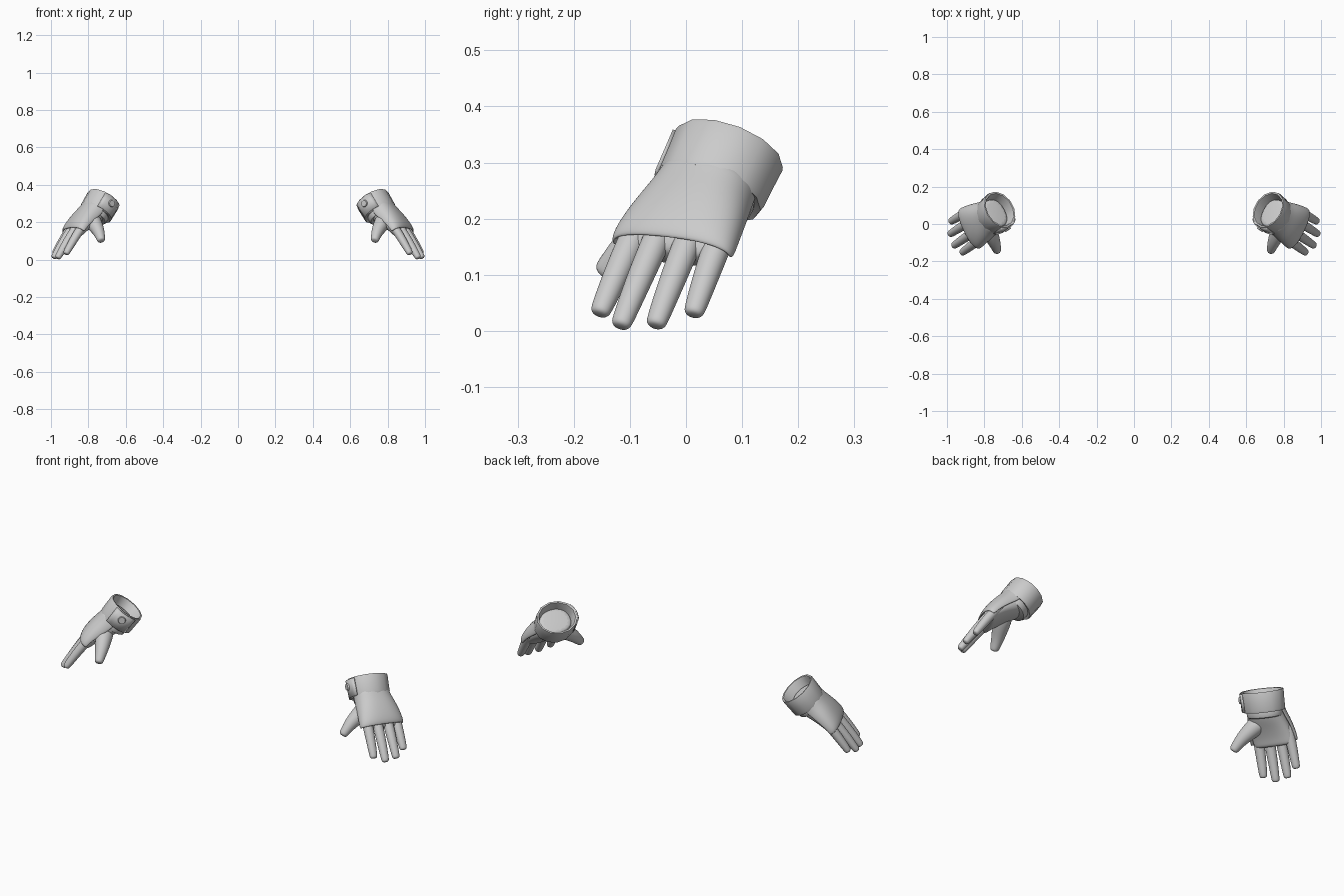
import bpy, bmesh, math
from mathutils import Vector as V

if "Cube" in bpy.data.objects:
    bpy.data.objects.remove(bpy.data.objects["Cube"])

DORSAL = V((.703, -.266, .651)).normalized()   # back-of-hand direction
CUFF_AXIS = V((.47, -.37, -.80)).normalized()
CUFF_C = V((.739, .060, .286))


def ring(bm, c, axis, a, b, n, arc=None, e=1.0):
    """Cross-section: angle 0 is the back of the hand, +90 the little-finger side."""
    t = V(axis).normalized()
    w = DORSAL.cross(t).normalized()
    u = t.cross(w)
    lo, hi = arc or (0, 360)
    steps = n + 1 if arc else n
    out = []
    for i in range(steps):
        k = math.radians(lo + (hi - lo) * i / n)
        s, q = math.sin(k), math.cos(k)
        s, q = math.copysign(abs(s) ** e, s), math.copysign(abs(q) ** e, q)
        out.append(bm.verts.new(V(c) + w * a * s + u * b * q))
    return out


def loft(name, sections, n=12, arc=None, caps=True, e=1.0, thick=0, subsurf=1):
    """Skin between sections (centre, axis, half width, half depth), mirrored to both hands."""
    bm = bmesh.new()
    rings = [ring(bm, *s, n, arc, e) for s in sections]
    for r, s in zip(rings, rings[1:]):
        m = len(r)
        for i in range(m - 1 if arc else m):
            j = (i + 1) % m
            bm.faces.new((r[i], r[j], s[j], s[i]))
    if caps and not arc:
        bm.faces.new(rings[0])
        bm.faces.new(rings[-1][::-1])
    bmesh.ops.recalc_face_normals(bm, faces=bm.faces)
    return finish(name, bm, thick, subsurf)


def finish(name, bm, thick=0, subsurf=0):
    me = bpy.data.meshes.new(name)
    bm.to_mesh(me)
    bm.free()
    ob = bpy.data.objects.new(name, me)
    bpy.context.collection.objects.link(ob)
    if thick:
        so = ob.modifiers.new("thickness", 'SOLIDIFY')
        so.thickness, so.offset = thick, 0
    if subsurf:
        ss = ob.modifiers.new("smooth", 'SUBSURF')
        ss.levels = ss.render_levels = subsurf
    ob.modifiers.new("other_hand", 'MIRROR')
    bpy.ops.object.select_all(action='DESELECT')
    bpy.context.view_layer.objects.active = ob
    ob.select_set(True)
    bpy.ops.object.shade_smooth_by_angle(angle=math.radians(50))
    return ob


def digit(name, pts, radii, flat=1.0):
    """Round-ended finger through the given points."""
    pts = [V(p) for p in pts]
    secs = []
    for i, (p, r) in enumerate(zip(pts, radii)):
        ax = pts[min(i + 1, len(pts) - 1)] - pts[max(i - 1, 0)]
        secs.append((p, ax, r, r * flat))
    d = (pts[-1] - pts[-2]).normalized()
    r = radii[-1]
    secs += [(pts[-1] + d * r * .6, d, r * .9, r * .85 * flat),
             (pts[-1] + d * r * .85, d, r * .5, r * .5 * flat)]
    loft(name, secs, n=10, subsurf=2)


# Fingers: tip centre and length
FDIR = V((.50, -.33, -.80)).normalized()
for name, tip, length in (("index_finger", (.914, -.149, .043), .18),
                          ("middle_finger", (.958, -.112, .021), .20),
                          ("ring_finger", (.978, -.050, .022), .20),
                          ("little_finger", (.974, .017, .042), .175)):
    tip = V(tip)
    base = tip - FDIR * length
    base += (V((.868, -.02, .18)) - base) * .08
    bend = base.lerp(tip, .5) + DORSAL * .003
    digit(name, [base - FDIR * .02, base, bend, tip], [.026, .028, .026, .021], .93)

# Thumb
digit("thumb", [(.79, .0, .230), (.768, -.050, .190), (.744, -.102, .150), (.734, -.136, .114)],
      [.050, .046, .034, .025])

# Palm, from the closed end inside the cuff to the knuckles
palm_path = [((.738, .06, .295), CUFF_AXIS, .08, .068),
             ((.745, .054, .283), CUFF_AXIS, .083, .069),
             ((.776, .033, .240), (.6, -.35, -.7), .085, .062),
             ((.822, .007, .205), (.6, -.33, -.72), .097, .050),
             ((.864, -.017, .162), FDIR, .106, .038),
             ((.876, -.026, .138), FDIR, .101, .029),
             ((.881, -.030, .128), FDIR, .088, .018)]
loft("palm", palm_path, n=16, e=.85, subsurf=2)

# Flared cover over the back of the hand
cover = [((.760, .045, .265), CUFF_AXIS, .088, .072),
         ((.780, .032, .240), (.6, -.35, -.7), .091, .070),
         ((.824, .008, .206), (.6, -.33, -.72), .105, .060),
         ((.864, -.016, .166), FDIR, .115, .049),
         ((.877, -.025, .142), FDIR, .116, .042)]
loft("back_cover", cover, n=14, arc=(-98, 98), e=.85, thick=.010, subsurf=2)

# Wrist band below the cuff
loft("wrist_band", [(CUFF_C + CUFF_AXIS * t, CUFF_AXIS, a, b) for t, a, b in
                    ((.0, .090, .076), (.06, .091, .075), (.078, .090, .073), (.080, .07, .06))],
     n=14, subsurf=1)

# Turned cuff: outside wall, rolled rim and inside wall
cuff = [(.046, .084, .070), (.050, .100, .087), (.040, .103, .090), (.0, .104, .091),
        (-.040, .106, .092), (-.047, .104, .090), (-.046, .095, .082), (-.038, .092, .079),
        (.02, .080, .068)]
loft("cuff", [(CUFF_C + CUFF_AXIS * t, CUFF_AXIS, a, b) for t, a, b in cuff],
     n=13, caps=False, subsurf=0)

# Overlapping cuff flap on the thumb side
loft("cuff_flap", [(CUFF_C + CUFF_AXIS * t, CUFF_AXIS, a, b) for t, a, b in
                   ((-.042, .107, .093), (0, .106, .092), (.046, .105, .091))],
     n=6, arc=(-135, -62), thick=.006, subsurf=0)

# Button on the flap
side = (-DORSAL.cross(CUFF_AXIS).normalized() - DORSAL * .12).normalized()
bm = bmesh.new()
bmesh.ops.create_cone(bm, cap_ends=True, segments=14, radius1=.021, radius2=.017, depth=.012)
bmesh.ops.rotate(bm, verts=bm.verts, matrix=V((0, 0, 1)).rotation_difference(side).to_matrix())
bmesh.ops.translate(bm, verts=bm.verts, vec=CUFF_C + side * .109 - CUFF_AXIS * .01)
finish("cuff_button", bm)
